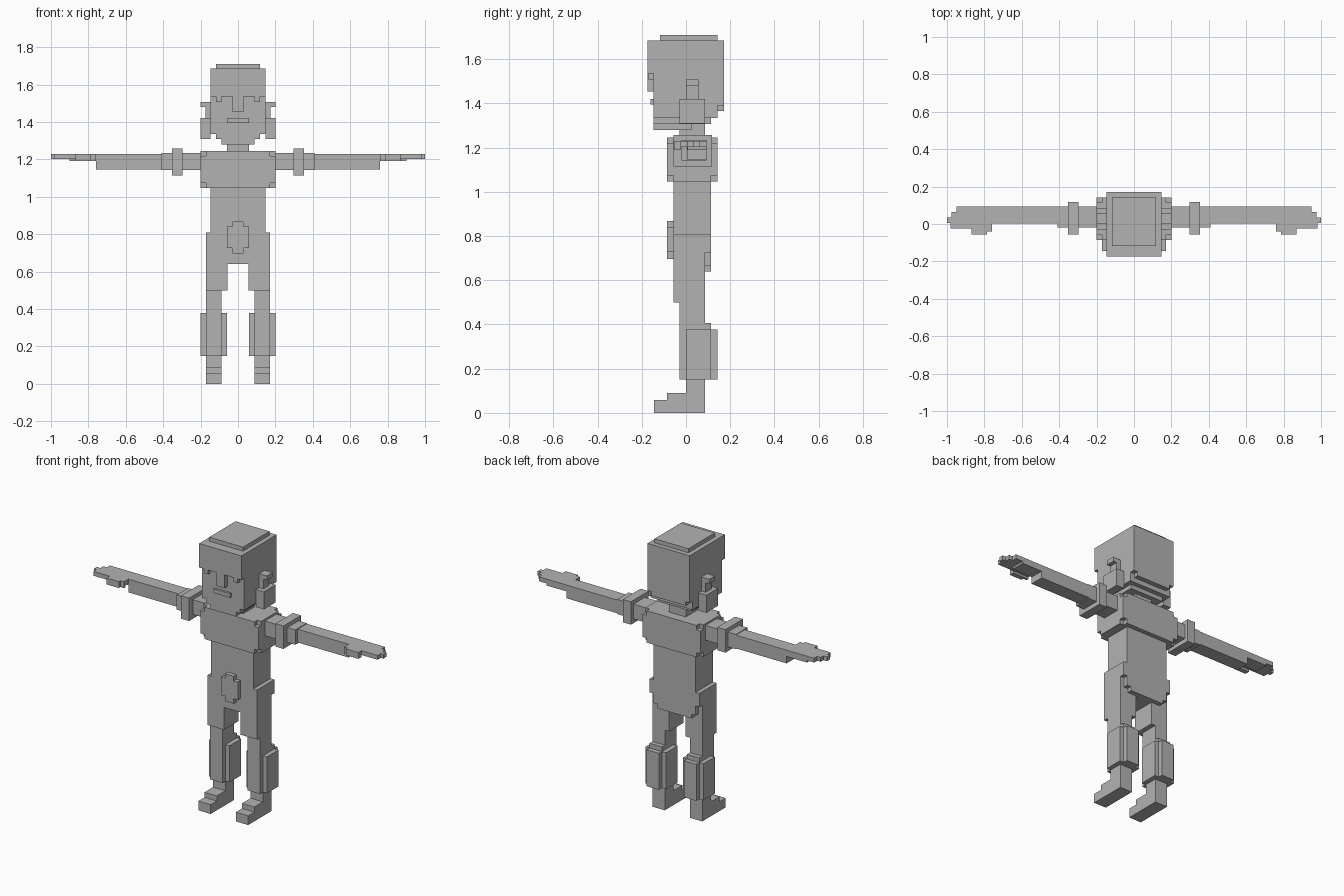
import bpy
import bmesh
import math

grey = bpy.data.materials.new("plain grey")
grey.diffuse_color = (0.45, 0.45, 0.45, 1)


def part(name, boxes, side=1):
    """Fuse boxes (x0, x1, y0, y1, z0, z1) into one blocky shell; side=-1 mirrors in x."""
    if side < 0:
        boxes = [(-b[1], -b[0], *b[2:]) for b in boxes]
    cuts = [sorted({v for b in boxes for v in b[2 * a:2 * a + 2]}) for a in range(3)]
    cells = set()
    for b in boxes:
        r = [range(cuts[a].index(b[2 * a]), cuts[a].index(b[2 * a + 1])) for a in range(3)]
        cells |= {(i, j, k) for i in r[0] for j in r[1] for k in r[2]}
    bm = bmesh.new()
    verts = {}

    def vert(p):
        if p not in verts:
            verts[p] = bm.verts.new([cuts[a][p[a]] for a in range(3)])
        return verts[p]

    # keep only cell walls that face open space
    for c in cells:
        for a in range(3):
            u, w = (a + 1) % 3, (a + 2) % 3
            for d in (0, 1):
                n = list(c)
                n[a] += 2 * d - 1
                if tuple(n) in cells:
                    continue
                ring = []
                for du, dw in ((0, 0), (1, 0), (1, 1), (0, 1)):
                    p = list(c)
                    p[a] += d
                    p[u] += du
                    p[w] += dw
                    ring.append(vert(tuple(p)))
                bm.faces.new(ring if d else ring[::-1])
    bmesh.ops.dissolve_limit(bm, angle_limit=math.radians(1), verts=bm.verts[:], edges=bm.edges[:])
    mesh = bpy.data.meshes.new(name)
    bm.to_mesh(mesh)
    bm.free()
    mesh.materials.append(grey)
    ob = bpy.data.objects.new(name, mesh)
    bpy.context.collection.objects.link(ob)
    return ob


def mid(w, *rest):
    """Box centred on x = 0 with half width w."""
    return (-w, w, *rest)


# head with stepped jaw and nape, brow and nose
part("head", [
    mid(.146, -.147, .142, 1.335, 1.685),
    mid(.146, .142, .172, 1.39, 1.685),
    mid(.117, .142, .172, 1.365, 1.39),
    mid(.117, -.147, .113, 1.308, 1.335),
    mid(.088, -.147, .025, 1.28, 1.308),
    mid(.146, -.175, -.147, 1.535, 1.685),
    mid(.03, -.175, -.147, 1.453, 1.535)])
part("head_cap", [mid(.117, -.117, .143, 1.685, 1.71)])
part("mouth", [mid(.058, -.16, -.147, 1.394, 1.42)])
part("neck", [mid(.058, -.03, .085, 1.245, 1.308)])

# chest block with its eight corner cubes missing
part("chest", [
    mid(.172, -.085, .143, 1.047, 1.246),
    mid(.2, -.057, .114, 1.047, 1.246),
    mid(.2, -.085, .143, 1.075, 1.218)])
part("waist", [mid(.146, -.057, .114, .81, 1.047)])

# hips with a rounded seat
part("hips", [
    mid(.172, -.057, .085, .64, .81),
    mid(.172, .085, .114, .725, .81),
    mid(.146, .085, .114, .665, .725),
    mid(.117, .085, .114, .64, .665)])
part("front_cross", [
    mid(.058, -.085, -.057, .727, .84),
    mid(.03, -.085, -.057, .697, .868)])

for side, label in ((1, "right"), (-1, "left")):
    part(label + "_eye", [(.088, .117, -.17, -.147, 1.506, 1.535)], side)
    part(label + "_ear", [
        (.146, .2, -.03, .085, 1.31, 1.42),
        (.146, .175, 0, .056, 1.42, 1.48),
        (.146, .2, 0, .056, 1.48, 1.508)], side)

    # arm, cuff and hand
    part(label + "_upper_arm", [(.2, .41, -.02, .093, 1.142, 1.234)], side)
    part(label + "_arm_cuff", [(.298, .354, -.057, .117, 1.115, 1.258)], side)
    part(label + "_forearm", [(.41, .76, .004, .093, 1.147, 1.23)], side)
    part(label + "_hand", [
        (.76, .95, .063, .093, 1.203, 1.23),
        (.76, .975, .035, .063, 1.203, 1.23),
        (.76, 1.0, .006, .035, 1.203, 1.23),
        (.76, .982, -.025, .006, 1.203, 1.23),
        (.76, .9, .006, .093, 1.19, 1.203),
        (.76, .87, -.04, -.025, 1.19, 1.23),
        (.785, .87, -.055, -.04, 1.19, 1.23)], side)

    # thigh, shin, calf guard and foot
    part(label + "_thigh", [(.057, .172, -.057, .085, .5, .64)], side)
    part(label + "_shin", [
        (.087, .172, -.03, .085, .378, .5),
        (.087, .172, .085, .114, .378, .407),
        (.087, .172, 0, .085, .09, .15)], side)
    part(label + "_calf_guard", [
        (.058, .2, 0, .114, .15, .378),
        (.087, .172, -.03, .143, .15, .378)], side)
    part(label + "_foot", [
        (.087, .172, -.145, .085, 0, .058),
        (.087, .172, -.085, .085, .058, .09)], side)
